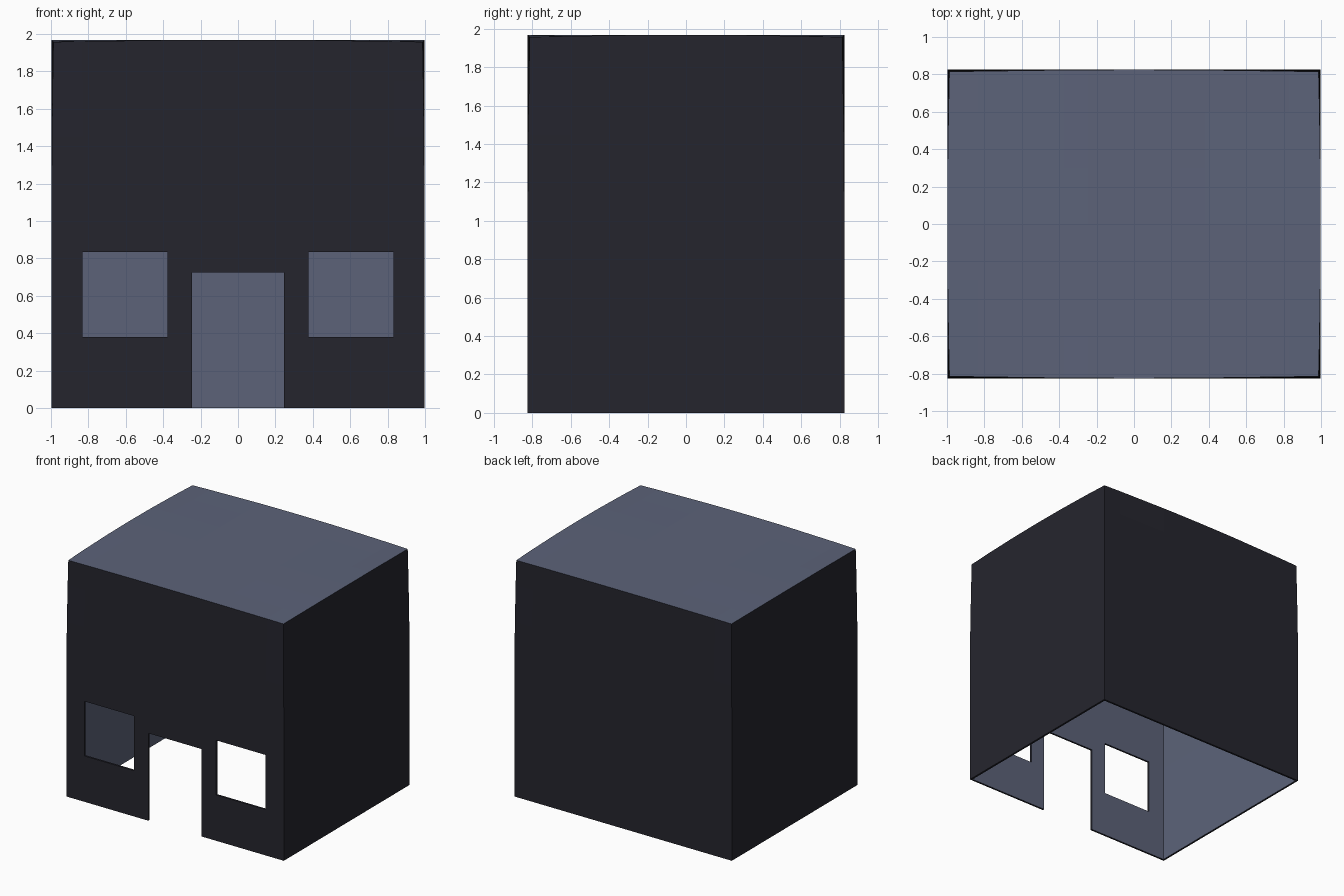
import bpy, bmesh

if "Cube" in bpy.data.objects:
    bpy.data.objects.remove(bpy.data.objects["Cube"])

HX, HY, H = 0.987, 0.814, 1.957      # half width, half depth, height at the corners
BULGE, WALL = 0.011, 0.016           # slight swelling of each side, wall thickness

# Grid lines shared by all sides, so the edges weld and the openings fall on them
XS = [-HX, -0.832, -0.378, -0.245, 0, 0.245, 0.378, 0.832, HX]
YS = [-HY, -0.6, -0.3, 0, 0.3, 0.6, HY]
ZS = [0, 0.38, 0.725, 0.833, 1.15, 1.45, 1.75, H]
OPENINGS = [(-0.832, -0.378, 0.38, 0.833),   # left window
            (0.378, 0.832, 0.38, 0.833),     # right window
            (-0.245, 0.245, 0.0, 0.725)]     # door


def material(name, rgb):
    m = bpy.data.materials.new(name)
    m.diffuse_color = (*rgb, 1)
    m.use_nodes = True
    m.node_tree.nodes["Principled BSDF"].inputs["Base Color"].default_value = m.diffuse_color
    return m


dark = material("dark_wall", (0.0185, 0.0185, 0.027))
slate = material("slate_blue", (0.107, 0.124, 0.191))

bm = bmesh.new()


def swell(x, y, z):
    """Push each side out a little towards its middle."""
    fx = 1 - (x / HX) ** 2
    fy = 1 - (y / HY) ** 2
    fz = 1 - (max(z - 0.8, 0) / (H - 0.8)) ** 2
    return (x + x / HX * BULGE * max(fy, fz) * (abs(x) == HX),
            y + y / HY * BULGE * max(fx, fz) * (abs(y) == HY),
            z + BULGE * max(fx, fy) * (z == H))


def panel(us, vs, place, mat, holes=()):
    """Grid of quads, leaving out the cells inside holes."""
    for u0, u1 in zip(us, us[1:]):
        for v0, v1 in zip(vs, vs[1:]):
            u, v = (u0 + u1) / 2, (v0 + v1) / 2
            if any(a < u < b and c < v < d for a, b, c, d in holes):
                continue
            corners = [(u0, v0), (u1, v0), (u1, v1), (u0, v1)]
            f = bm.faces.new([bm.verts.new(swell(*place(*c))) for c in corners])
            f.material_index = mat


# Front with door and windows, back, two sides and the flat roof
panel(XS, ZS, lambda x, z: (x, -HY, z), 0, OPENINGS)
panel(XS, ZS, lambda x, z: (x, HY, z), 0)
for side in (-HX, HX):
    panel(YS, ZS, lambda y, z, s=side: (s, y, z), 0)
panel(XS, YS, lambda x, y: (x, y, H), 1)

bmesh.ops.remove_doubles(bm, verts=bm.verts, dist=0.0005)
bmesh.ops.recalc_face_normals(bm, faces=bm.faces)
bm.normal_update()
roof = next(f for f in bm.faces if f.material_index == 1)
if roof.normal.z < 0:
    bmesh.ops.reverse_faces(bm, faces=bm.faces)

mesh = bpy.data.meshes.new("house_shell")
bm.to_mesh(mesh)
bm.free()
for m in (dark, slate, slate):
    mesh.materials.append(m)
house = bpy.data.objects.new("house_shell", mesh)
bpy.context.collection.objects.link(house)

# Thin walls, light inside and dark on the cut edges
thick = house.modifiers.new("wall_thickness", 'SOLIDIFY')
thick.thickness = WALL
thick.offset = -1
thick.use_even_offset = True
thick.material_offset = 1
thick.material_offset_rim = 0
